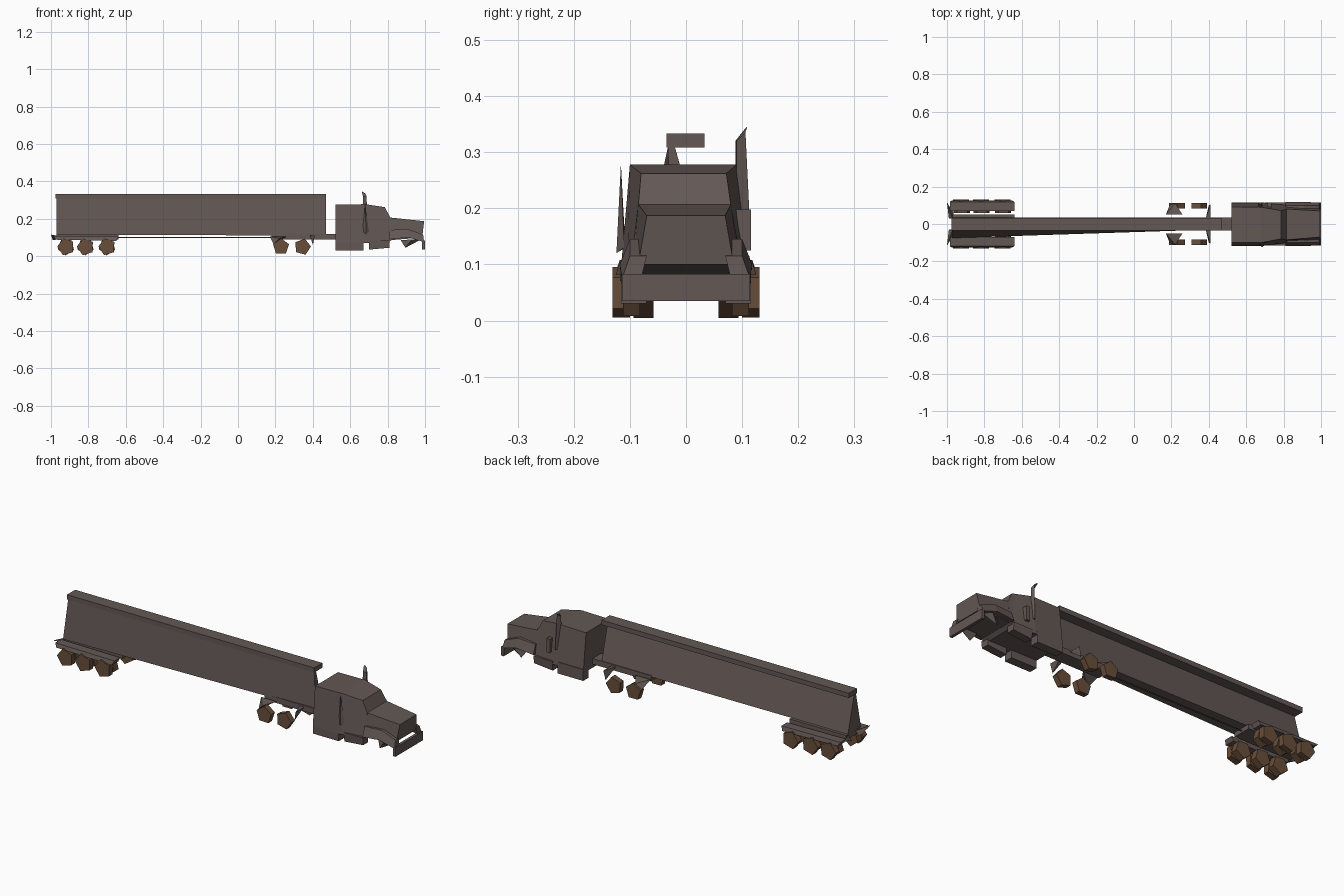
import bpy, math


def material(name, rgb):
    m = bpy.data.materials.new(name)
    m.diffuse_color = (*rgb, 1)
    return m


GREY = material("warm dark grey", (0.125, 0.098, 0.09))
BROWN = material("rusty brown", (0.14, 0.075, 0.042))


def mesh(name, verts, faces, mat=GREY):
    me = bpy.data.meshes.new(name)
    me.from_pydata(verts, [], faces)
    me.materials.append(mat)
    ob = bpy.data.objects.new(name, me)
    bpy.context.collection.objects.link(ob)
    return ob


def loft(name, sections, mat=GREY):
    """Join rings of points and cap both ends."""
    n = len(sections[0])
    verts = [p for s in sections for p in s]
    faces = [tuple(reversed(range(n))), tuple(range(len(verts) - n, len(verts)))]
    for i in range(len(sections) - 1):
        for j in range(n):
            k = (j + 1) % n
            a, b = i * n, (i + 1) * n
            faces.append((a + j, a + k, b + k, b + j))
    return mesh(name, verts, faces, mat)


def ring(x_low, x_top, z0, z1, low, top):
    """Four-sided cross-section; low and top are (left, right) y values."""
    return [(x_low, low[0], z0), (x_low, low[1], z0),
            (x_top, top[1], z1), (x_top, top[0], z1)]


def box(name, x, y, z, mat=GREY):
    return loft(name, [ring(x[0], x[0], *z, y, y), ring(x[1], x[1], *z, y, y)], mat)


def shard(name, base, tip):
    """Thin pointed plate made from a triangular base and a tip."""
    return mesh(name, base + [tip], [(2, 1, 0), (0, 1, 3), (1, 2, 3), (2, 0, 3)])


def wheel(name, x, y0, y1, r, sides=5, turn=0.0):
    def disc(y):
        return [(x + r * math.cos(turn + math.tau * i / sides), y,
                 0.05 + r * math.sin(turn + math.tau * i / sides)) for i in range(sides)]
    return loft(name, [disc(y0), disc(y1)], BROWN)


# Trailer: leaning walls under an overhanging flat roof
loft("trailer_body", [
    ring(-0.97, -0.97, 0.115, 0.31, (-0.075, 0.034), (-0.032, -0.02)),
    ring(0.47, 0.47, 0.11, 0.31, (-0.028, 0.034), (-0.032, -0.02))])
box("trailer_roof", (-0.975, 0.47), (-0.035, 0.033), (0.308, 0.333))

# Frame rails and thin underside line
box("tractor_frame", (0.18, 0.53), (-0.035, 0.036), (0.088, 0.118))
box("trailer_frame", (-0.97, -0.64), (-0.05, 0.05), (0.09, 0.115))
box("underside_line", (-0.64, 0.2), (-0.002, 0.002), (0.098, 0.102))

# Sleeper cab and raked windscreen
loft("cab", [
    ring(0.52, 0.52, 0.07, 0.275, (-0.118, 0.115), (-0.1, 0.092)),
    ring(0.68, 0.68, 0.07, 0.278, (-0.118, 0.115), (-0.1, 0.09)),
    ring(0.80, 0.785, 0.07, 0.262, (-0.105, 0.105), (-0.08, 0.072)),
    ring(0.82, 0.815, 0.085, 0.205, (-0.1, 0.1), (-0.085, 0.08))])

# Tapered hood and nose
loft("hood", [
    ring(0.81, 0.81, 0.085, 0.207, (-0.095, 0.098), (-0.085, 0.08)),
    ring(0.985, 0.995, 0.1, 0.187, (-0.085, 0.085), (-0.07, 0.07))])
box("bumper", (0.985, 1.0), (-0.114, 0.114), (0.035, 0.083))

for s, side in ((-1, "near"), (1, "far")):
    def ys(a, b):
        return tuple(sorted((s * a, s * b)))

    # Fuel tank and step below the cab
    box(f"{side}_fuel_tank", (0.52, 0.67), ys(0.07, 0.116), (0.03, 0.09))
    loft(f"{side}_step", [
        ring(0.70, 0.70, 0.035, 0.085, ys(0.07, 0.112), ys(0.07, 0.116)),
        ring(0.81, 0.81, 0.045, 0.085, ys(0.07, 0.112), ys(0.07, 0.116))])

    # Angular front fender
    loft(f"{side}_front_fender", [
        ring(0.81, 0.81, 0.09, 0.14, ys(0.08, 0.118), ys(0.07, 0.1)),
        ring(0.91, 0.91, 0.1, 0.145, ys(0.08, 0.118), ys(0.07, 0.1)),
        ring(0.995, 0.99, 0.075, 0.115, ys(0.08, 0.114), ys(0.07, 0.1))])
    shard(f"{side}_front_wheel_remnant",
          [(0.87, s * 0.075, 0.085), (0.98, s * 0.08, 0.09), (0.93, s * 0.11, 0.09)],
          (0.895, s * 0.095, 0.045))

    # Trailer wheels, three axles under a mudguard
    for i, x in enumerate((-0.92, -0.815, -0.7)):
        wheel(f"{side}_trailer_outer_wheel_{i + 1}", x, *ys(0.1, 0.131), 0.047, 5, 0.6)
        wheel(f"{side}_trailer_inner_wheel_{i + 1}", x, *ys(0.058, 0.094), 0.046, 5, 0.9)
    loft(f"{side}_trailer_mudguard", [
        ring(-0.975, -0.985, 0.088, 0.108, ys(0.07, 0.125), ys(0.07, 0.118)),
        ring(-0.65, -0.64, 0.082, 0.104, ys(0.07, 0.125), ys(0.07, 0.118))])
    shard(f"{side}_rear_flap",
          [(-0.97, s * 0.03, 0.11), (-0.99, s * 0.03, 0.085), (-0.965, s * 0.06, 0.09)],
          (-1.0, s * 0.115, 0.115))

    # Tractor drive wheels
    for i, x in enumerate((0.23, 0.345)):
        wheel(f"{side}_drive_wheel_{i + 1}", x, *ys(0.082, 0.112), 0.045, 5, 0.3 + i)
    shard(f"{side}_drive_mudguard",
          [(0.17, s * 0.05, 0.105), (0.26, s * 0.05, 0.105), (0.22, s * 0.11, 0.095)],
          (0.19, s * 0.1, 0.065))
    shard(f"{side}_drive_flap",
          [(0.385, s * 0.035, 0.11), (0.41, s * 0.035, 0.11), (0.41, s * 0.105, 0.11)],
          (0.40, s * 0.1, 0.06))

# Tall exhaust on one side, shorter broken one on the other
loft("exhaust", [
    [(0.665, 0.088, 0.15), (0.69, 0.09, 0.15), (0.685, 0.115, 0.15)],
    [(0.668, 0.088, 0.32), (0.688, 0.09, 0.32), (0.68, 0.106, 0.335)],
    [(0.662, 0.106, 0.343), (0.67, 0.107, 0.342), (0.665, 0.109, 0.345)]])
shard("short_exhaust",
      [(0.665, -0.108, 0.13), (0.70, -0.11, 0.13), (0.685, -0.124, 0.12)],
      (0.68, -0.116, 0.28))
box("side_mirror", (0.715, 0.735), (0.085, 0.116), (0.125, 0.198))
